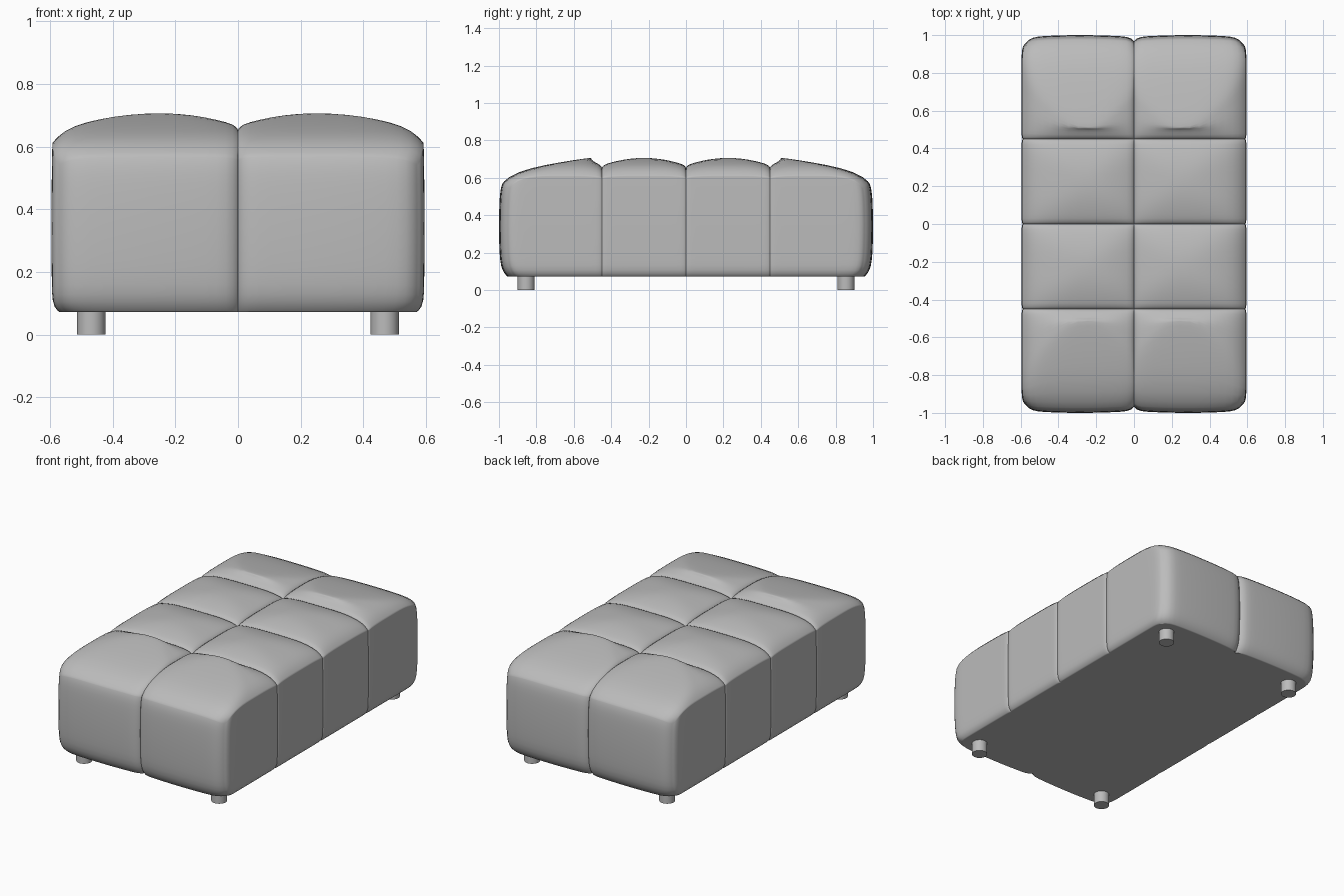
import bpy, bmesh, math

if "Cube" in bpy.data.objects:
    bpy.data.objects.remove(bpy.data.objects["Cube"])

N = 18            # grid cells along each cushion edge
BASE = 0.072      # underside height
CROWN = 0.706     # highest point of each cushion
SEAM_Y = 0.45     # outer cross seam

fabric = bpy.data.materials.new("grey_fabric")
fabric.diffuse_color = (0.5, 0.5, 0.5, 1)
fabric.use_nodes = True
fabric.node_tree.nodes["Principled BSDF"].inputs["Base Color"].default_value = fabric.diffuse_color


def finish(obj, angle):
    obj.data.materials.append(fabric)
    bpy.ops.object.select_all(action='DESELECT')
    obj.select_set(True)
    bpy.context.view_layer.objects.active = obj
    bpy.ops.object.shade_smooth_by_angle(angle=math.radians(angle))


def ease(t):
    # pack grid lines towards the cushion edges
    return 0.5 - 0.5 * math.cos(math.pi * t)


def seam_drop(s):
    return 0.04 * s ** 2 + 0.012 * s ** 30


def place(a, b, c, end):
    """Map a unit cube point to a cushion; a runs outward in x, b in y, c up."""
    x = 0.595 * a
    # crown of the top, falling to the seams and the outer edges
    if x < 0.25:
        dx = seam_drop((0.25 - x) / 0.25)
    else:
        s = (x - 0.25) / 0.345
        dx = 0.06 * s ** 2 + 0.035 * s ** 10
    s = abs(2 * b - 1)
    if end and b > 0.5:
        dy = 0.09 * s ** 2 + 0.045 * s ** 12
    else:
        dy = seam_drop(s)
    top = CROWN - math.hypot(dx, dy)
    z = BASE + c * (top - BASE)
    t = abs((z - 0.34) / 0.27)
    # side wall: soft bottom edge, shallow grooves at the seams
    side = 0.595 - 0.003 * t ** 2 - 0.006 * s ** 30
    if z < 0.34:
        side -= 0.025 * t ** 16
    if end and b > 0.5:
        side -= 0.014 * s ** 12
    # end wall: bulging panel, rounded at the corner and the middle seam
    y0, y1 = (SEAM_Y, 1.0) if end else (0.0, SEAM_Y)
    if end:
        y1 -= 0.012 * t ** 2 + 0.035 * t ** 8
        u = (x - 0.3) / 0.3
        y1 -= (0.01 * u ** 2 + 0.022 * abs(u) ** 16) if u < 0 else (0.012 * u ** 2 + 0.04 * u ** 12)
    return side * a, y0 + (y1 - y0) * b, z


def cushion(name, sx, sy, end):
    bm = bmesh.new()
    verts = {}

    def vert(i, j, k):
        if (i, j, k) not in verts:
            x, y, z = place(ease(i / N), ease(j / N), ease(k / N), end)
            verts[i, j, k] = bm.verts.new((sx * x, sy * y, z))
        return verts[i, j, k]

    # six grid sides of the cushion
    for axis in range(3):
        for level in (0, N):
            for p in range(N):
                for q in range(N):
                    ring = []
                    for m, n in ((p, q), (p + 1, q), (p + 1, q + 1), (p, q + 1)):
                        key = [m, n]
                        key.insert(axis, level)
                        ring.append(vert(*key))
                    bm.faces.new(ring)
    bmesh.ops.recalc_face_normals(bm, faces=bm.faces[:])
    mesh = bpy.data.meshes.new(name)
    bm.to_mesh(mesh)
    bm.free()
    obj = bpy.data.objects.new(name, mesh)
    bpy.context.collection.objects.link(obj)
    finish(obj, 45)


for sx, side in ((-1, "left"), (1, "right")):
    for sy, place_name in ((-1, "front"), (1, "back")):
        cushion(f"end_cushion_{place_name}_{side}", sx, sy, True)
        cushion(f"middle_cushion_{place_name}_{side}", sx, sy, False)
        # short round leg
        bpy.ops.mesh.primitive_cylinder_add(vertices=32, radius=0.045, depth=0.085,
                                            location=(sx * 0.468, sy * 0.855, 0.0425))
        leg = bpy.context.object
        leg.name = f"leg_{place_name}_{side}"
        finish(leg, 40)
